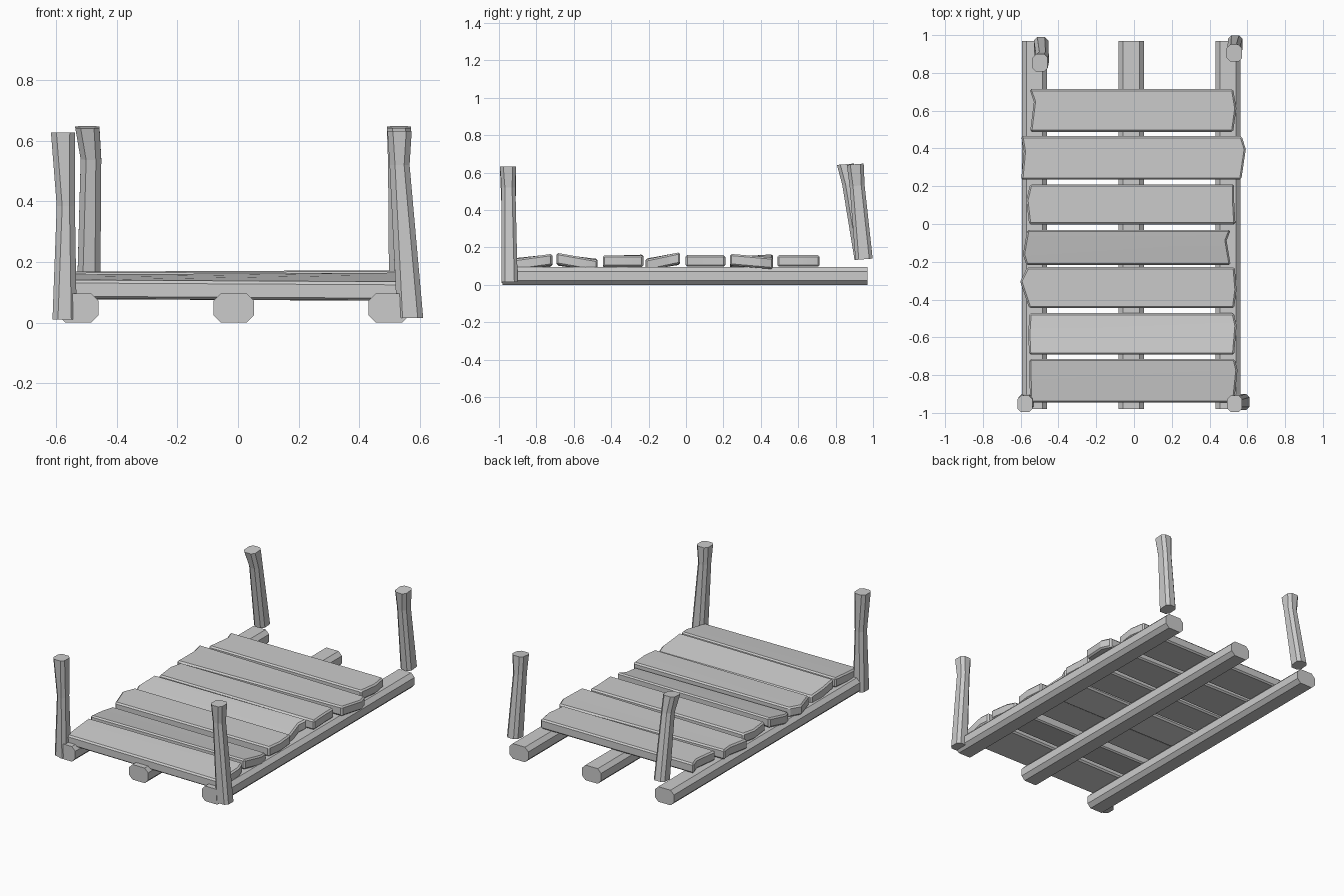
import bpy, bmesh
from math import radians, tan

if "Cube" in bpy.data.objects:
    bpy.data.objects.remove(bpy.data.objects["Cube"])

def finish(name, bm, smooth=False):
    bmesh.ops.recalc_face_normals(bm, faces=bm.faces[:])
    me = bpy.data.meshes.new(name)
    bm.to_mesh(me)
    bm.free()
    ob = bpy.data.objects.new(name, me)
    bpy.context.collection.objects.link(ob)
    if smooth:
        bpy.ops.object.select_all(action='DESELECT')
        ob.select_set(True)
        bpy.context.view_layer.objects.active = ob
        bpy.ops.object.shade_smooth_by_angle(angle=radians(25))
    return ob

def octagon(hw, hh, c):
    """Chamfered rectangle, counter-clockwise."""
    return [(hw, -hh + c), (hw, hh - c), (hw - c, hh), (-hw + c, hh),
            (-hw, hh - c), (-hw, -hh + c), (-hw + c, -hh), (hw - c, -hh)]

def loft(name, rings):
    """Skin a list of equal-length point rings and cap both ends."""
    bm = bmesh.new()
    vr = [[bm.verts.new(p) for p in ring] for ring in rings]
    n = len(vr[0])
    for a, b in zip(vr, vr[1:]):
        for i in range(n):
            bm.faces.new((a[i], a[(i + 1) % n], b[(i + 1) % n], b[i]))
    bm.faces.new(vr[0])
    bm.faces.new(vr[-1])
    return finish(name, bm)

# Three long beams underneath
for name, cx in (("left_beam", -0.527), ("middle_beam", -0.014), ("right_beam", 0.498)):
    prof = octagon(0.067, 0.048, 0.024)
    loft(name, [[(cx + u, y, 0.048 + v) for u, v in prof] for y in (-0.98, 0.97)])

# Four crooked posts: rings of (x, y, z, half width x, half width y)
posts = {
    "front_left_post": [(-0.572, -0.943, 0.01, 0.040, 0.043),
                        (-0.568, -0.948, 0.385, 0.030, 0.037),
                        (-0.577, -0.952, 0.627, 0.040, 0.043)],
    "front_right_post": [(0.568, -0.943, 0.015, 0.043, 0.043),
                         (0.533, -0.949, 0.52, 0.033, 0.037),
                         (0.533, -0.952, 0.632, 0.040, 0.043)],
    "back_left_post": [(-0.492, 0.945, 0.137, 0.038, 0.044),
                       (-0.485, 0.873, 0.54, 0.034, 0.038),
                       (-0.497, 0.853, 0.645, 0.040, 0.046)],
    "back_right_post": [(0.536, 0.952, 0.137, 0.038, 0.046),
                        (0.528, 0.915, 0.53, 0.033, 0.040),
                        (0.531, 0.905, 0.645, 0.040, 0.045)],
}
for name, rings in posts.items():
    # back posts lean forward, so their end cuts slope a little
    lean = 0.08 if name.startswith("back") else 0.0
    loft(name, [[(x + u, y + v, z + lean * v) for u, v in octagon(hx, hy, 0.018)]
                for x, y, z, hx, hy in rings])

# Planks: y0, y1, z centre, tilt left, tilt right, left x (front, kink, back),
# right x (front, kink, back), kink position left and right (0 front - 1 back)
planks = [
    (-0.945, -0.715, 0.119, 5, 8, (-0.550, -0.553, -0.553), (0.530, 0.548, 0.533), 0.5, 0.75),
    (-0.692, -0.472, 0.121, -7, -10, (-0.555, -0.560, -0.553), (0.530, 0.543, 0.528), 0.5, 0.7),
    (-0.445, -0.228, 0.127, 2, 0, (-0.555, -0.602, -0.565), (0.530, 0.543, 0.533), 0.65, 0.45),
    (-0.217, -0.032, 0.124, 9, 12, (-0.570, -0.588, -0.565), (0.512, 0.490, 0.512), 0.3, 0.7),
    (-0.002, 0.210, 0.128, 0, 0, (-0.555, -0.570, -0.550), (0.537, 0.530, 0.530), 0.6, 0.6),
    (0.235, 0.465, 0.125, 4, -5, (-0.597, -0.583, -0.597), (0.568, 0.592, 0.570), 0.65, 0.7),
    (0.488, 0.714, 0.128, 0, 0, (-0.550, -0.530, -0.553), (0.525, 0.542, 0.525), 0.7, 0.55),
]
for i, (y0, y1, zc, tl, tr, lx, rx, kl, kr) in enumerate(planks):
    bm = bmesh.new()
    ym, h = (y0 + y1) / 2, 0.031

    def row(xs, k, tilt, dz):
        ys = (y0, y0 + (y1 - y0) * k, y1)
        return [bm.verts.new((x, y, zc + dz + (y - ym) * tan(radians(tilt))))
                for x, y in zip(xs, ys)]

    lt, rt = row(lx, kl, tl, h), row(rx, kr, tr, h)
    lb, rb = row(lx, kl, tl, -h), row(rx, kr, tr, -h)
    for j in (0, 1):
        bm.faces.new((lt[j], rt[j], rt[j + 1], lt[j + 1]))
        bm.faces.new((lb[j], lb[j + 1], rb[j + 1], rb[j]))
        bm.faces.new((lt[j], lt[j + 1], lb[j + 1], lb[j]))
        bm.faces.new((rt[j], rb[j], rb[j + 1], rt[j + 1]))
    for j in (0, 2):
        bm.faces.new((lt[j], lb[j], rb[j], rt[j]))
    bmesh.ops.recalc_face_normals(bm, faces=bm.faces[:])
    sharp = [e for e in bm.edges if e.calc_face_angle(0) > radians(50)]
    bmesh.ops.bevel(bm, geom=sharp, offset=0.009, segments=1, profile=0.5, affect='EDGES')
    finish(f"plank_{i + 1}", bm, smooth=True)
